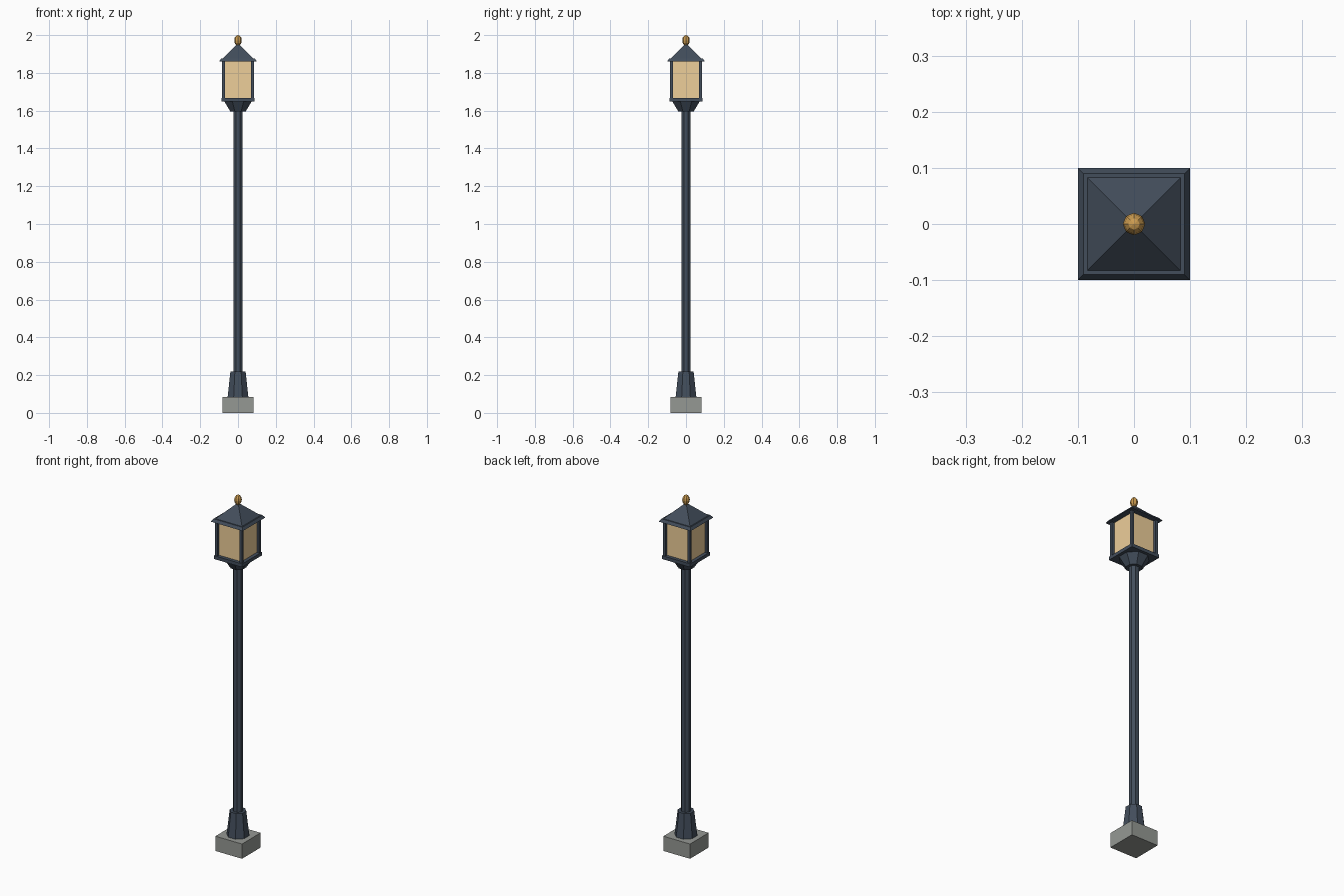
import bpy
from math import pi, cos

if "Cube" in bpy.data.objects:
    bpy.data.objects.remove(bpy.data.objects["Cube"])


def mat(name, r, g, b):
    m = bpy.data.materials.new(name)
    m.diffuse_color = (r, g, b, 1)
    m.use_nodes = True
    m.node_tree.nodes["Principled BSDF"].inputs["Base Color"].default_value = m.diffuse_color
    return m


iron = mat("dark_iron", 0.055, 0.075, 0.105)
stone = mat("stone", 0.3, 0.315, 0.295)
glass = mat("warm_glass", 0.85, 0.62, 0.32)
brass = mat("brass", 0.6, 0.33, 0.08)


def frustum(name, sides, h0, h1, z0, z1, m, x=0, y=0):
    # h0 and h1 are half-widths across the flats, which face the axes
    k = 1 / cos(pi / sides)
    bpy.ops.mesh.primitive_cone_add(vertices=sides, radius1=h0 * k, radius2=h1 * k,
                                    depth=z1 - z0, location=(x, y, (z0 + z1) / 2),
                                    rotation=(0, 0, pi / sides))
    o = bpy.context.object
    bpy.ops.object.transform_apply(location=True, rotation=True, scale=True)
    o.name = name
    o.data.materials.append(m)
    return o


# Footing, pedestal and pole
frustum("footing", 4, 0.083, 0.083, 0, 0.083, stone)
frustum("pedestal", 8, 0.055, 0.040, 0.083, 0.22, iron)
frustum("pole", 8, 0.025, 0.025, 0.2, 1.62, iron)

# Lantern: flared collar, tray, glass box and four corner posts
frustum("collar", 8, 0.040, 0.073, 1.595, 1.65, iron)
frustum("tray", 4, 0.088, 0.088, 1.648, 1.667, iron)
frustum("lantern_glass", 4, 0.069, 0.069, 1.667, 1.862, glass)
for i, x in enumerate((-0.0765, 0.0765)):
    for j, y in enumerate((-0.0765, 0.0765)):
        frustum(f"corner_post_{i}{j}", 4, 0.0075, 0.0075, 1.66, 1.865, iron, x, y)

# Eave and pyramid roof
frustum("eave", 4, 0.100, 0.090, 1.86, 1.875, iron)
frustum("roof", 4, 0.083, 0.006, 1.875, 1.95, iron)

# Finial
bpy.ops.mesh.primitive_uv_sphere_add(segments=8, ring_count=6, radius=1,
                                     location=(0, 0, 1.972))
finial = bpy.context.object
finial.name = "finial"
finial.scale = (0.02, 0.02, 0.028)
finial.data.materials.append(brass)
